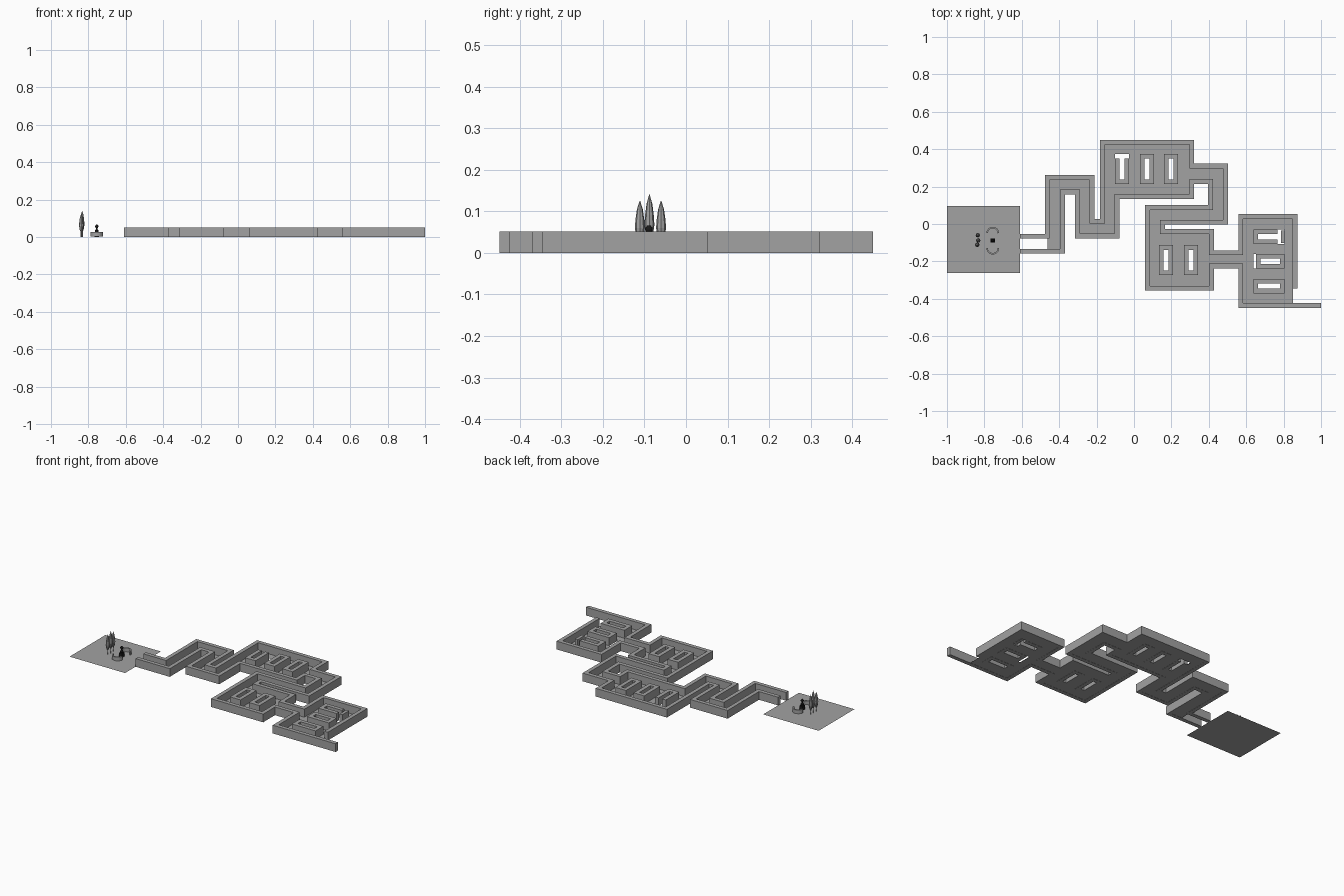
import bpy
import bmesh
import math
from mathutils import Vector

cube = bpy.data.objects.get("Cube")
if cube:
    bpy.data.objects.remove(cube, do_unlink=True)

WALL_HEIGHT = 0.052
WALL_WIDTH = 0.025
FLOOR_Z = 0.001


def make_material(name, value):
    mat = bpy.data.materials.new(name)
    mat.use_nodes = True
    colour = (value, value, value, 1)
    mat.diffuse_color = colour
    mat.node_tree.nodes["Principled BSDF"].inputs["Base Color"].default_value = colour
    return mat


stone = make_material("stone grey", 0.36)
dark = make_material("dark bronze", 0.01)


def finish(bm, name, mat=stone, solid=True):
    if solid:
        bmesh.ops.recalc_face_normals(bm, faces=bm.faces)
    mesh = bpy.data.meshes.new(name)
    bm.to_mesh(mesh)
    bm.free()
    mesh.materials.append(mat)
    obj = bpy.data.objects.new(name, mesh)
    bpy.context.collection.objects.link(obj)
    return obj


def zigzag(values):
    """Alternating x, y values become the corners of a right-angled path."""
    return [Vector((values[i], values[i + 1]) if i % 2 == 0 else (values[i + 1], values[i]))
            for i in range(len(values) - 1)]


def sweep_wall(name, path, closed=False, width=WALL_WIDTH, low=0.0, high=WALL_HEIGHT):
    """Mitred wall of constant width along a path."""
    bm = bmesh.new()
    count = len(path)
    sections = []
    for i, point in enumerate(path):
        before = path[i - 1] if (i > 0 or closed) else None
        after = path[(i + 1) % count] if (i < count - 1 or closed) else None
        normals = []
        for a, b in ((before, point), (point, after)):
            if a is not None and b is not None:
                d = (b - a).normalized()
                normals.append(Vector((-d.y, d.x)))
        offset = sum(normals, Vector((0, 0)))
        offset *= width / 2 * len(normals) / offset.length_squared
        sections.append([bm.verts.new((*(point + offset * side), z))
                         for side, z in ((1, low), (1, high), (-1, high), (-1, low))])
    for i in range(count if closed else count - 1):
        a, b = sections[i], sections[(i + 1) % count]
        for k in range(4):
            n = (k + 1) % 4
            bm.faces.new((a[k], a[n], b[n], b[k]))
    if not closed:
        bm.faces.new(sections[0])
        bm.faces.new(sections[-1])
    return finish(bm, name)


def rectangle(x0, x1, y0, y1, inset=0.0):
    return [Vector(p) for p in ((x0 + inset, y0 + inset), (x1 - inset, y0 + inset),
                                (x1 - inset, y1 - inset), (x0 + inset, y1 - inset))]


def lathe(name, profile, x, y, sides, mat=stone):
    """Revolve (radius, height) pairs around a vertical axis."""
    bm = bmesh.new()
    rings = [[bm.verts.new((x + r * math.cos(math.tau * k / sides),
                            y + r * math.sin(math.tau * k / sides), z))
              for k in range(sides)] for r, z in profile]
    for a, b in zip(rings, rings[1:]):
        for k in range(sides):
            n = (k + 1) % sides
            bm.faces.new((a[k], a[n], b[n], b[k]))
    bm.faces.new(rings[0])
    bm.faces.new(rings[-1])
    return finish(bm, name, mat)


# Two long boundary walls of the maze
north = zigzag([-.61, -.066, -.463, .249, -.225, .014, -.168, .437, .308, .31, .489,
                .01, .152, -.04, .414, -.153, .57, .04, .861, -.345])
south = zigzag([-.61, -.145, -.382, .171, -.302, -.064, -.091, .147, .308, .227, .409,
                .088, .072, -.344, .414, -.225, .57, -.436, 1.0])
sweep_wall("north_wall", north)
sweep_wall("south_wall", south)

# Hollow islands inside the three rooms
half = WALL_WIDTH / 2
islands = [(x, x + .075, .214, .374) for x in (-.102, .032, .16)]
islands += [(x, x + .075, -.273, -.113) for x in (.134, .267)]
islands += [(.638, .805, y, y + .078) for y in (-.107, -.238, -.371)]
for i, (x0, x1, y0, y1) in enumerate(islands):
    ring = rectangle(x0, x1, y0, y1, half)
    name = f"island_wall_{i + 1}"
    if i == 0:      # open at the back
        gap = Vector((0, -half))
        sweep_wall(name, [ring[3] + gap, ring[0], ring[1], ring[2] + gap])
    elif i == 5:    # detached end wall
        shift = Vector((-.025, 0))
        sweep_wall(name, [ring[1] + shift, ring[0], ring[3], ring[2] + shift])
        sweep_wall(name + "_end", [Vector((x1 - .01, y0 + .005)),
                                   Vector((x1 - .01, y1 - .005))], width=.02)
    elif i == 6:    # shortened ring
        sweep_wall(name, rectangle(x0 + .014, x1, y0, y1, half), closed=True)
    else:
        sweep_wall(name, ring, closed=True)

# Corridor floor with openings under the islands
outline = north[1:] + [Vector((.85, -.345)), Vector((.85, -.436))]
outline += south[-2:0:-1] + [Vector((-.463, -.145))]
bm = bmesh.new()
for loop in [outline] + [rectangle(*island) for island in islands]:
    verts = [bm.verts.new((p.x, p.y, FLOOR_Z)) for p in loop]
    for a, b in zip(verts, verts[1:] + verts[:1]):
        bm.edges.new((a, b))
bmesh.ops.triangle_fill(bm, edges=bm.edges, use_beauty=True)
for face in bm.faces:
    face.normal_update()
    if face.normal.z < 0:
        face.normal_flip()
finish(bm, "maze_floor", solid=False)

# Garden ground
bm = bmesh.new()
bm.faces.new([bm.verts.new((p.x, p.y, 0)) for p in rectangle(-1, -.61, -.263, .096)])
finish(bm, "garden_ground", solid=False)

# Slim trees
for i, (x, y, height) in enumerate(((-.838, -.111, .125), (-.833, -.088, .14), (-.835, -.06, .125))):
    lathe(f"tree_trunk_{i + 1}", [(.003, 0), (.003, height * .3)], x, y, 6)
    crown = [(.004, .22), (.009, .33), (.012, .48), (.0105, .65), (.007, .84), (.0008, 1)]
    lathe(f"tree_crown_{i + 1}", [(r, z * height) for r, z in crown], x, y, 8)

# Pair of curved benches
SX, SY = -.755, -.089
for name, side in (("back_bench", 1), ("front_bench", -1)):
    arc = [Vector((SX + .03 * math.cos(a), SY + side * (.04 + .03 * math.sin(a))))
           for a in (math.pi * k / 12 for k in range(13))]
    sweep_wall(name, arc, width=.008, low=.003, high=.027)

# Statue on a square pedestal
bm = bmesh.new()
bmesh.ops.create_cube(bm, size=1)
for v in bm.verts:
    v.co = (SX + v.co.x * .022, SY + v.co.y * .022, (v.co.z + .5) * .025)
finish(bm, "statue_pedestal", dark)
lathe("statue_body", [(.008, .025), (.01, .034), (.004, .042), (.005, .048),
                      (.009, .054), (.009, .059), (.004, .066)], SX, SY, 12, dark)
